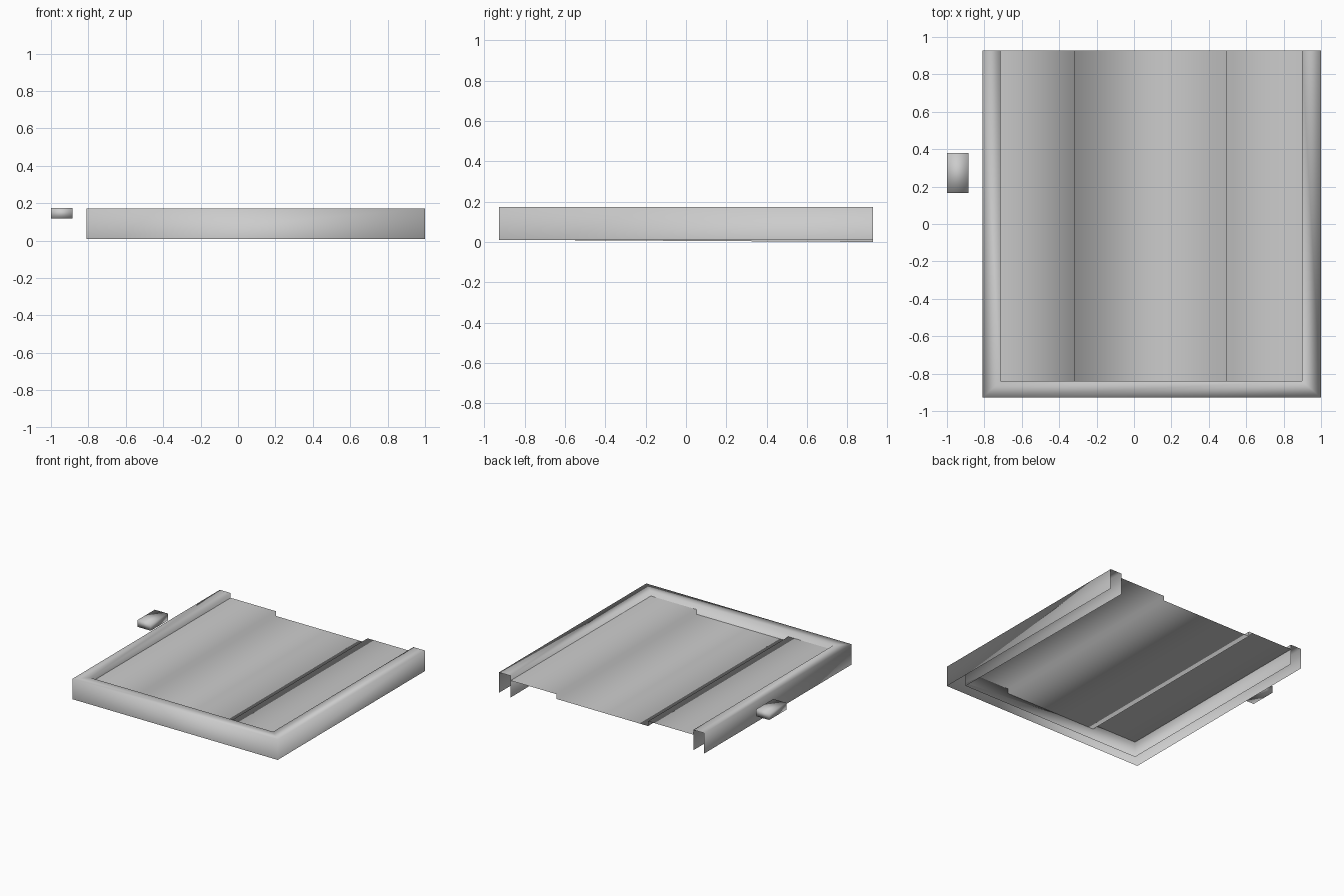
import bpy, bmesh

if "Cube" in bpy.data.objects:
    bpy.data.objects.remove(bpy.data.objects["Cube"])


def sweep(name, rings):
    """Join equal-length rows of points into a smooth open sheet."""
    bm = bmesh.new()
    rows = [[bm.verts.new(p) for p in ring] for ring in rings]
    for a, b in zip(rows, rows[1:]):
        for i in range(len(a) - 1):
            bm.faces.new((a[i], a[i + 1], b[i + 1], b[i])).smooth = True
    mesh = bpy.data.meshes.new(name)
    bm.to_mesh(mesh)
    bm.free()
    obj = bpy.data.objects.new(name, mesh)
    bpy.context.collection.objects.link(obj)
    return obj


TOP, BOTTOM, BACK, FRONT_IN = 0.173, 0.01, 0.928, -0.839
LEFT_IN, RIGHT_IN = -0.714, 0.897
outer = [(-0.81, BACK), (-0.81, -BACK), (1.0, -BACK), (1.0, BACK)]
inner = [(LEFT_IN, BACK), (LEFT_IN, FRONT_IN), (RIGHT_IN, FRONT_IN), (RIGHT_IN, BACK)]


def at(path, heights):
    return [(x, y, z) for (x, y), z in zip(path, heights)]


# U-shaped channel rim, open underneath and at the back
sweep("rim", [
    at(outer, [BOTTOM] * 4),
    at(outer, [TOP] * 4),
    at(inner, [TOP] * 4),
    at(inner, [BOTTOM, BOTTOM, BOTTOM, 0.0]),
])

# Thin panel with a sunken middle strip
LOW, HIGH = 0.097, 0.135
profile = [(LEFT_IN, HIGH), (-0.315, HIGH), (-0.315, LOW),
           (0.493, LOW), (0.493, HIGH), (RIGHT_IN, HIGH)]
sweep("panel", [[(x, y, z) for x, z in profile] for y in (FRONT_IN, BACK)])

# Small side handle
bpy.ops.mesh.primitive_cube_add(size=1, location=(-0.9425, 0.272, 0.146))
handle = bpy.context.object
handle.name = "handle"
handle.scale = (0.115, 0.215, 0.055)
bpy.ops.object.transform_apply(location=False, rotation=False, scale=True)
bpy.ops.object.shade_smooth()
